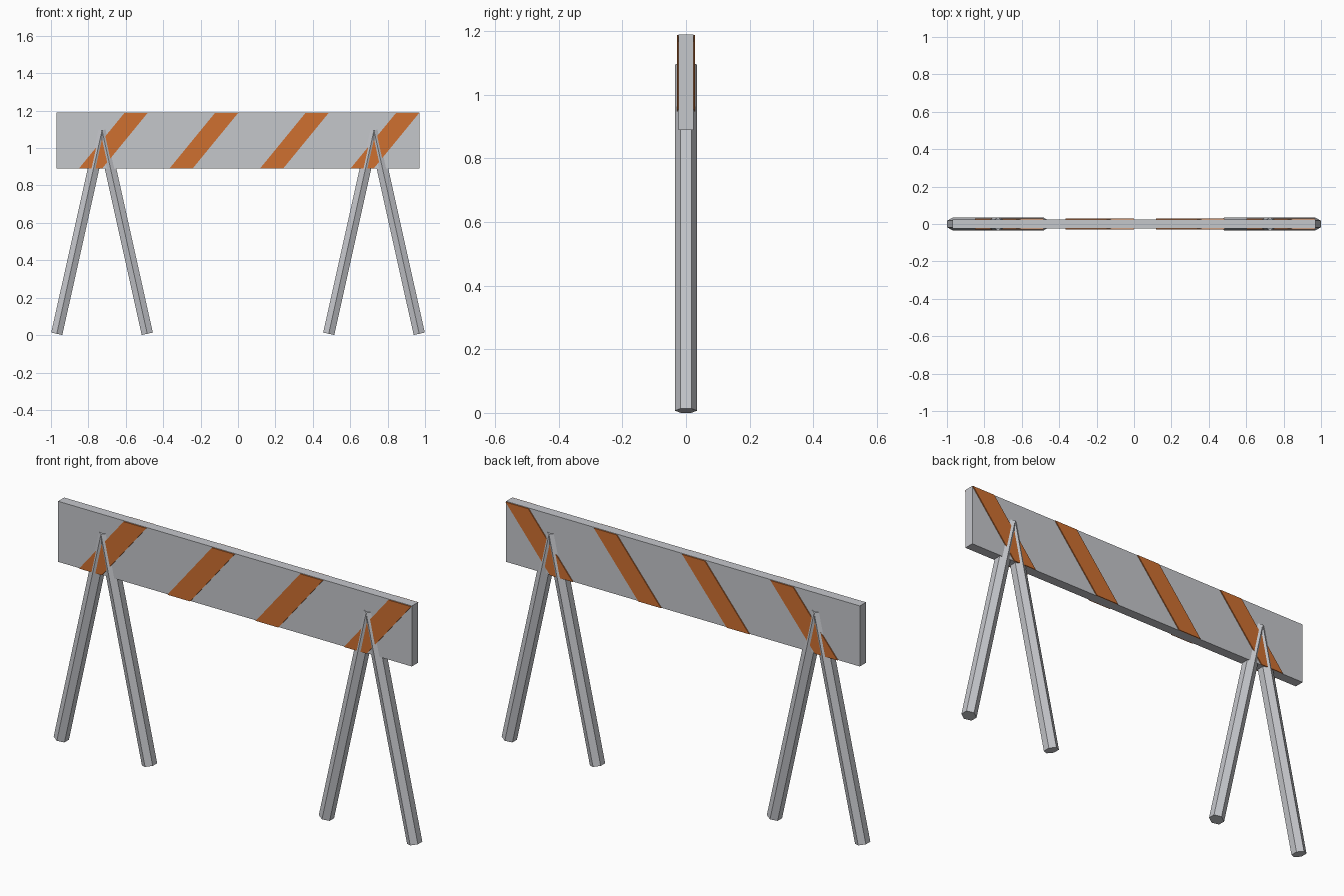
import bpy
import bmesh
import math
from mathutils import Vector

cube = bpy.data.objects.get("Cube")
if cube:
    bpy.data.objects.remove(cube, do_unlink=True)


def material(name, rgb):
    mat = bpy.data.materials.new(name)
    mat.use_nodes = True
    colour = (*rgb, 1.0)
    mat.diffuse_color = colour
    mat.node_tree.nodes["Principled BSDF"].inputs["Base Color"].default_value = colour
    return mat


grey = material("light grey", (0.56, 0.57, 0.60))
orange = material("orange", (0.62, 0.16, 0.03))


def finish(name, bm, mat):
    bmesh.ops.recalc_face_normals(bm, faces=bm.faces)
    mesh = bpy.data.meshes.new(name)
    bm.to_mesh(mesh)
    bm.free()
    mesh.materials.append(mat)
    obj = bpy.data.objects.new(name, mesh)
    bpy.context.collection.objects.link(obj)
    return obj


def slab(name, profile, y0, y1, mat):
    """Extrude an x-z outline from y0 to y1."""
    bm = bmesh.new()
    face = bm.faces.new([bm.verts.new((x, y0, z)) for x, z in profile])
    grown = bmesh.ops.extrude_face_region(bm, geom=[face])["geom"]
    verts = [v for v in grown if isinstance(v, bmesh.types.BMVert)]
    bmesh.ops.translate(bm, verts=verts, vec=(0, y1 - y0, 0))
    return finish(name, bm, mat)


def leg(name, foot, top, radius):
    """Hexagonal post with its ridges facing front and back."""
    axis = top - foot
    bm = bmesh.new()
    bmesh.ops.create_cone(bm, cap_ends=True, segments=6, radius1=radius,
                          radius2=radius, depth=axis.length)
    obj = finish(name, bm, grey)
    obj.location = (foot + top) / 2
    obj.rotation_euler.y = math.atan2(axis.x, axis.z)
    return obj


# Board
LOW, HIGH, END, HALF = 0.89, 1.19, 0.97, 0.024
slab("board", [(-END, LOW), (END, LOW), (END, HIGH), (-END, HIGH)], -HALF, HALF, grey)

# Slanted stripes, matching on front and back
STRIPE, SLANT, STEP = 0.124, 0.244, 0.484
for i in range(4):
    x = -0.851 + STEP * i
    outline = [(x, LOW), (x + STRIPE, LOW),
               (x + SLANT + STRIPE, HIGH - 0.002), (x + SLANT, HIGH - 0.002)]
    for side, sign in (("front", -1), ("back", 1)):
        slab(f"{side}_stripe_{i + 1}", outline, sign * HALF, sign * (HALF + 0.005), orange)

# Two A-shaped pairs of legs
for side, cx in (("right", -0.727), ("left", 0.727)):
    for part, sign in (("outer", 1), ("inner", -1)):
        spread = sign * math.copysign(0.242, cx)
        leg(f"{side}_{part}_leg", Vector((cx + spread, 0, 0.007)),
            Vector((cx, 0, 1.095)), 0.035)
